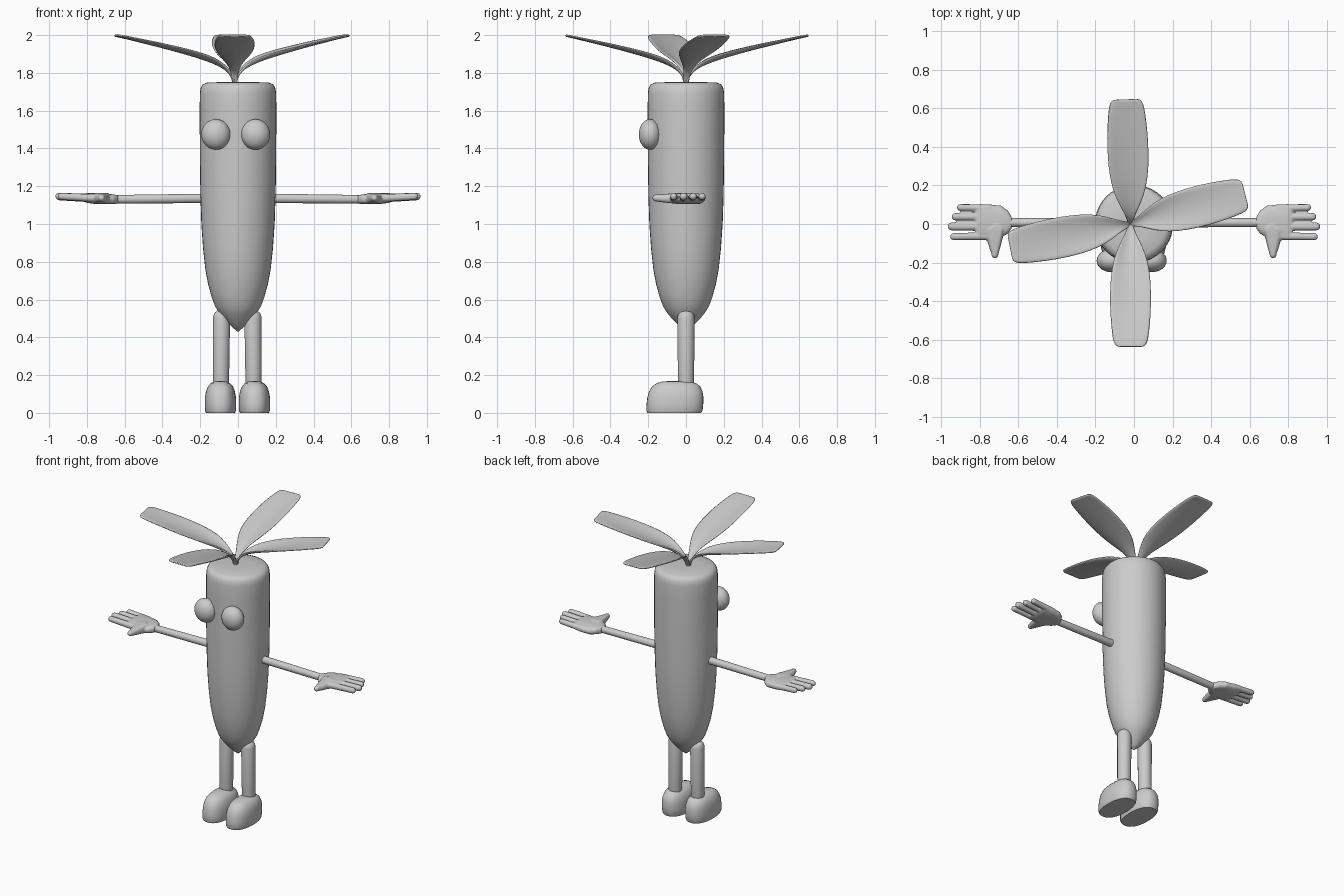
import bpy, bmesh
from math import sin, cos, pi, radians, copysign
from mathutils import Vector

if "Cube" in bpy.data.objects:
    bpy.data.objects.remove(bpy.data.objects["Cube"])

X, Y, Z = Vector((1, 0, 0)), Vector((0, 1, 0)), Vector((0, 0, 1))


def ring(c, u, v, n=24, power=1.0):
    """Ellipse (or superellipse when power < 1) around c, spanned by u and v."""
    f = lambda t: copysign(abs(t) ** power, t)
    return [Vector(c) + u * f(cos(2 * pi * i / n)) + v * f(sin(2 * pi * i / n)) for i in range(n)]


def loft(bm, rings):
    rows = [[bm.verts.new(p) for p in r] for r in rings]
    n = len(rows[0])
    for a, b in zip(rows, rows[1:]):
        for i in range(n):
            bm.faces.new((a[i], a[(i + 1) % n], b[(i + 1) % n], b[i]))
    bm.faces.new(rows[0])
    bm.faces.new(rows[-1])


def capsule(bm, p, q, r0, r1, n=20):
    """Round-ended tube from p to q (ends included in the length)."""
    p, q = Vector(p), Vector(q)
    d = (q - p).normalized()
    u = d.orthogonal().normalized()
    v = d.cross(u)
    angles = [radians(a) for a in (4, 25, 50, 70, 90)]
    st = [(p + d * r0 * (1 - cos(a)), r0 * sin(a)) for a in angles]
    st += [(q - d * r1 * (1 - cos(a)), r1 * sin(a)) for a in reversed(angles)]
    loft(bm, [ring(c, u * r, v * r, n) for c, r in st])


def finish(name, bm, mirror=False, x=0.0, angle=60):
    bmesh.ops.recalc_face_normals(bm, faces=bm.faces)
    me = bpy.data.meshes.new(name)
    bm.to_mesh(me)
    bm.free()
    ob = bpy.data.objects.new(name, me)
    ob.location.x = x
    bpy.context.collection.objects.link(ob)
    bpy.ops.object.select_all(action='DESELECT')
    ob.select_set(True)
    bpy.context.view_layer.objects.active = ob
    if angle:
        bpy.ops.object.shade_smooth_by_angle(angle=radians(angle))
    else:
        bpy.ops.object.shade_smooth()
    if mirror:
        m = ob.modifiers.new("Mirror", 'MIRROR')
        m.use_mirror_merge = False
    return ob


# body: turned root shape, pointed below and flat on top
profile = [(.002, .43), (.035, .458), (.07, .493), (.10, .53), (.122, .565), (.14, .615),
           (.158, .68), (.173, .76), (.185, .87), (.194, 1.0), (.199, 1.15), (.202, 1.35),
           (.203, 1.6), (.202, 1.69), (.198, 1.72), (.186, 1.739), (.165, 1.748), (.08, 1.752)]
bm = bmesh.new()
loft(bm, [ring((0, 0, z), X * r, Y * r, 40) for r, z in profile])
finish("body", bm)

# eyes
bm = bmesh.new()
bmesh.ops.create_uvsphere(bm, u_segments=28, v_segments=16, radius=1)
for v in bm.verts:
    v.co = Vector((.105 + v.co.x * .077, -.19 + v.co.y * .06, 1.474 + v.co.z * .081))
finish("eyes", bm, True, -.012, 0)

# legs
bm = bmesh.new()
capsule(bm, (.087, 0, .08), (.083, 0, .548), .043, .046)
finish("legs", bm, True, -.004, 0)

# feet: flat-soled domes
bm = bmesh.new()
dome = [(0, .93), (.012, .99), (.05, 1), (.085, .985), (.115, .92), (.14, .8), (.157, .62), (.166, .4), (.169, .12)]
loft(bm, [ring((.09, -.062 + .012 * z / .17, z), X * .083 * s, Y * .15 * s ** .75, 32, .85) for z, s in dome])
finish("feet", bm, True, -.003, 50)

# arms
bm = bmesh.new()
capsule(bm, (.15, .007, 1.136), (.70, .007, 1.13), .025, .023)
finish("arms", bm, True, 0, 0)

# hands: palm, four fingers and thumb fused into one skin
bm = bmesh.new()
palm = [(.635, .007, .03, 1.13, .022), (.655, .01, .06, 1.13, .026), (.69, .012, .083, 1.13, .03),
        (.75, .01, .092, 1.133, .03), (.80, .01, .094, 1.138, .026), (.822, .01, .088, 1.14, .018)]
loft(bm, [ring((x, y, z), Y * a, Z * b, 28, .8) for x, y, a, z, b in palm])
for y, tip, r in ((.086, .92, .018), (.038, .947, .0195), (-.013, .967, .021), (-.066, .955, .019)):
    capsule(bm, (.73, y * .95, 1.135), (tip, y, 1.147), r + .002, r)
capsule(bm, (.715, .01, 1.132), (.723, -.178, 1.138), .045, .018)
capsule(bm, (.745, .0, 1.132), (.727, -.15, 1.136), .035, .02)
for v in bm.verts:  # flatten the thick thumb base
    v.co.z = 1.135 + max(-.03, min(.03, v.co.z - 1.135))
hands = finish("hands", bm, False, 0, 0)
rm = hands.modifiers.new("Fuse", 'REMESH')
rm.mode, rm.voxel_size, rm.use_smooth_shade = 'VOXEL', .005, True
sm = hands.modifiers.new("Soften", 'SMOOTH')
sm.factor, sm.iterations = .5, 4
hands.modifiers.new("Mirror", 'MIRROR').use_mirror_merge = False

# leaves: narrow stem, broad blade with a shallow channel (distance, height, half width, channel)
blade = [(.0, 1.74, .014, .0), (.012, 1.78, .016, .004), (.035, 1.815, .022, .010), (.07, 1.842, .038, .018),
         (.12, 1.868, .064, .024), (.19, 1.892, .09, .024), (.29, 1.919, .106, .02), (.42, 1.95, .109, .014),
         (.53, 1.974, .102, .008), (.61, 1.991, .093, .003), (.638, 1.996, .082, .001), (.648, 1.998, .064, .0)]
for k, (deg, length) in enumerate(((14.5, .95), (92, 1), (191, .985), (270, .985))):
    bm = bmesh.new()
    d = Vector((cos(radians(deg)), sin(radians(deg)), 0))
    side = Z.cross(d)
    rows = [[bm.verts.new(Vector((-.018, 0, z)) + d * s * length + side * w * t + Z * c * (t * t - .5))
             for t in (-1, -.66, -.33, 0, .33, .66, 1)] for s, z, w, c in blade]
    for a, b in zip(rows, rows[1:]):
        for i in range(6):
            bm.faces.new((a[i], a[i + 1], b[i + 1], b[i]))
    leaf = finish("leaf_%d" % (k + 1), bm, angle=0)
    so = leaf.modifiers.new("Thickness", 'SOLIDIFY')
    so.thickness, so.offset = .012, 0
    su = leaf.modifiers.new("Round", 'SUBSURF')
    su.levels = su.render_levels = 1
